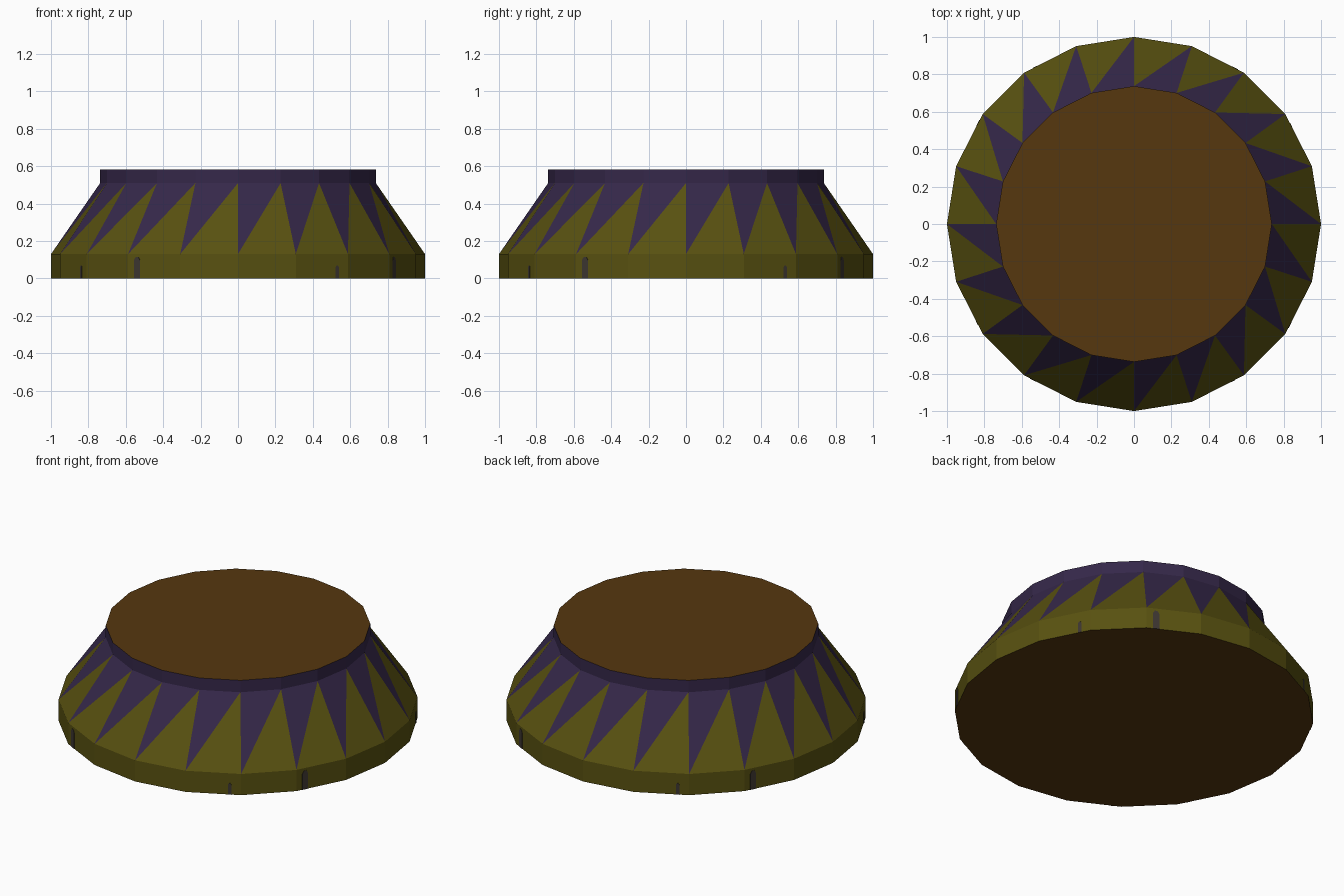
import bpy, bmesh, math
from mathutils import Vector

if "Cube" in bpy.data.objects:
    bpy.data.objects.remove(bpy.data.objects["Cube"])

SIDES = 20
STEP = 2 * math.pi / SIDES


def material(name, rgb):
    m = bpy.data.materials.new(name)
    m.diffuse_color = (*rgb, 1)
    m.use_nodes = True
    m.node_tree.nodes["Principled BSDF"].inputs["Base Color"].default_value = m.diffuse_color
    return m


olive = material("dark olive", (0.098, 0.082, 0.0052))
purple = material("dark purple", (0.036, 0.021, 0.068))
brown = material("brown", (0.093, 0.038, 0.0048))
mark = material("greyish purple", (0.045, 0.036, 0.030))


def finish(bm, name, mats):
    bmesh.ops.recalc_face_normals(bm, faces=bm.faces[:])
    me = bpy.data.meshes.new(name)
    bm.to_mesh(me)
    bm.free()
    for m in mats:
        me.materials.append(m)
    ob = bpy.data.objects.new(name, me)
    bpy.context.collection.objects.link(ob)
    return ob


# Body: base band, zigzag slope, upper collar and two caps
bm = bmesh.new()
profile = [(1.0, 0.0), (1.0, 0.13), (0.737, 0.51), (0.737, 0.583)]
rings = [[bm.verts.new((r * math.cos(i * STEP), r * math.sin(i * STEP), z))
          for i in range(SIDES)] for r, z in profile]


def face(verts, index):
    bm.faces.new(verts).material_index = index


for i in range(SIDES):
    j = (i + 1) % SIDES
    a, b, c, d = rings
    face((a[i], a[j], b[j], b[i]), 0)      # base band
    face((b[i], b[j], c[j]), 0)            # zigzag, lower triangle
    face((b[i], c[j], c[i]), 1)            # zigzag, upper triangle
    face((c[i], c[j], d[j], d[i]), 1)      # collar
face(rings[0][::-1], 2)
face(rings[3], 2)
finish(bm, "pedestal_body", [olive, purple, brown])


# Small painted marks on the base band, repeated on four sides
def base_mark(name, angle, width, height):
    facet = (math.floor(angle / STEP) + 0.5) * STEP
    n = Vector((math.cos(facet), math.sin(facet), 0))
    t = Vector((-n.y, n.x, 0))
    apothem = math.cos(STEP / 2)
    centre = n * (apothem + 0.002) + t * apothem * math.tan(angle - facet)
    w = width / 2
    outline = [(-w, 0), (w, 0), (w, height * 0.85), (w * 0.4, height),
               (-w * 0.4, height), (-w, height * 0.85)]
    bm = bmesh.new()
    front = [bm.verts.new(centre + t * x + Vector((0, 0, z))) for x, z in outline]
    back = [bm.verts.new(v.co - n * 0.004) for v in front]
    bm.faces.new(front)
    bm.faces.new(back[::-1])
    for k in range(len(front)):
        m = (k + 1) % len(front)
        bm.faces.new((front[k], back[k], back[m], front[m]))
    finish(bm, name, [mark])


for k in range(4):
    base_mark(f"large_mark_{k}", math.radians(57.1 + 90 * k), 0.036, 0.115)
    base_mark(f"small_mark_{k}", math.radians(32.3 + 90 * k), 0.02, 0.07)
